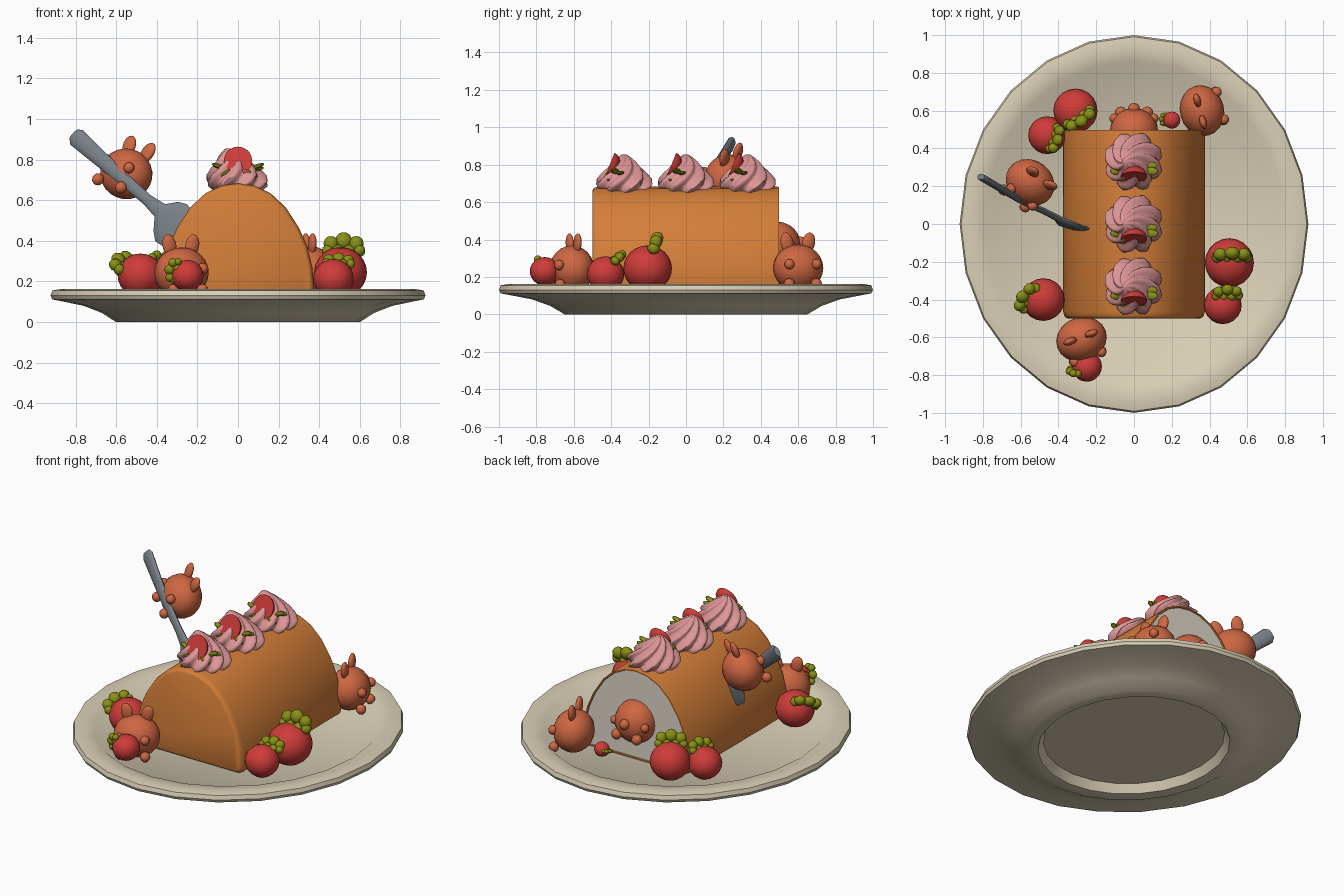
import bpy, bmesh, math
from mathutils import Matrix, Vector

if "Cube" in bpy.data.objects:
    bpy.data.objects.remove(bpy.data.objects["Cube"])
V = Vector

def mat(name, r, g, b):
    m = bpy.data.materials.new(name)
    m.diffuse_color = (r, g, b, 1)
    m.use_nodes = True
    m.node_tree.nodes["Principled BSDF"].inputs["Base Color"].default_value = m.diffuse_color
    return m

PLATE = mat("plate cream", 0.70, 0.63, 0.47)
CAKE = mat("sponge orange", 0.66, 0.21, 0.04)
FILL = mat("filling white", 0.74, 0.70, 0.60)
BUNNY = mat("bunny brown", 0.62, 0.135, 0.055)
RED = mat("berry red", 0.62, 0.045, 0.04)
GREEN = mat("leaf green", 0.25, 0.28, 0.007)
PINK = mat("cream pink", 0.74, 0.31, 0.31)
STEEL = mat("fork grey", 0.19, 0.215, 0.24)

def finish(bm, name, mats, angle=40):
    bmesh.ops.recalc_face_normals(bm, faces=bm.faces[:])
    me = bpy.data.meshes.new(name)
    bm.to_mesh(me)
    bm.free()
    ob = bpy.data.objects.new(name, me)
    bpy.context.collection.objects.link(ob)
    for m in mats:
        me.materials.append(m)
    bpy.ops.object.select_all(action='DESELECT')
    ob.select_set(True)
    bpy.context.view_layer.objects.active = ob
    bpy.ops.object.shade_smooth_by_angle(angle=math.radians(angle))
    return ob

def loft(name, rings, mats, angle=40, end_mat=0):
    bm = bmesh.new()
    vs = [[bm.verts.new(p) for p in r] for r in rings]
    n = len(rings[0])
    for a, b in zip(vs, vs[1:]):
        for i in range(n):
            j = (i + 1) % n
            bm.faces.new((a[i], a[j], b[j], b[i]))
    bm.faces.new(vs[0][::-1])
    bm.faces.new(vs[-1]).material_index = end_mat
    return finish(bm, name, mats, angle)

def axes(x, z):
    # rotation from a wide direction and an up direction
    z = V(z).normalized()
    x = V(x)
    x = (x - z * x.dot(z)).normalized()
    return Matrix((x, z.cross(x), z)).transposed()

def ball(bm, c, radii, rot=Matrix.Identity(3), seg=16, index=0):
    m = Matrix.Translation(c) @ rot.to_4x4() @ Matrix.Diagonal((*radii, 1))
    vs = bmesh.ops.create_uvsphere(bm, u_segments=seg, v_segments=seg * 5 // 8, radius=1, matrix=m)['verts']
    for f in {f for v in vs for f in v.link_faces}:
        f.material_index = index

# Oval plate with foot ring
prof = [(.50, .05), (.53, 0), (.60, 0), (.67, .045), (.76, .08), (.88, .105), (.915, .112),
        (.923, .13), (.915, .155), (.88, .162), (.80, .157), (.755, .122)]
loft("plate", [[(r * math.sin(i * math.pi / 12), r * 1.083 * math.cos(i * math.pi / 12), z)
                for i in range(24)] for r, z in prof], [PLATE])

# Roll cake: arch profile, rounded front, open filling at the back
half = [(.375, .17), (.366, .27), (.342, .37), (.30, .465), (.235, .565), (.16, .635), (.08, .672)]
arch = [(.35, .122), (.37, .138)] + half + [(0, .683)]
arch += [(-x, z) for x, z in half[::-1]] + [(-.37, .138), (-.35, .122)]
rings = [[(x * s, y, .4 + (z - .4) * s) for x, z in arch] for y, s in
         [(-.5, .93), (-.495, .965), (-.485, .985), (-.465, 1), (.485, 1), (.498, .99), (.498, .965), (.492, .955)]]
loft("roll_cake", rings, [CAKE, FILL], 40, 1)

# Cream swirls, each with a halved strawberry and leaves
for k, cy in enumerate((-.33, 0, .33)):
    rings = []
    for z, r in [(.64, .10), (.67, .135), (.695, .143), (.725, .132), (.755, .11), (.785, .085), (.815, .058), (.838, .033), (.855, .01)]:
        t = (z - .64) / .215
        ring = []
        for i in range(64):
            a = i * math.pi / 32
            q = r * (1 + .12 * math.cos(8 * a))
            a += t * 1.7
            ring.append((q * math.cos(a) - .05 * t ** 2, cy + q * math.sin(a), z))
        rings.append(ring)
    loft(f"cream_swirl_{k}", rings, [PINK], 50)
    tilt = Matrix.Rotation(math.radians(-22), 3, 'X')
    c = V((0, cy - .08, .795))
    bm = bmesh.new()
    ball(bm, c, (.07, .055, .074), tilt)
    bmesh.ops.bisect_plane(bm, geom=bm.verts[:] + bm.edges[:] + bm.faces[:], plane_co=c,
                           plane_no=tilt @ V((0, -1, 0)), clear_outer=True)
    bmesh.ops.holes_fill(bm, edges=[e for e in bm.edges if e.is_boundary])
    for s in (-1, 1):
        for x, y, z, a in [(.09, -.05, .765, -.35), (.06, -.085, .735, .5), (.085, -.02, .755, -.1)]:
            ball(bm, (s * x, cy + y, z), (.042, .022, .012), Matrix.Rotation(s * a, 3, 'Y'), 8, 1)
    finish(bm, f"strawberry_half_{k}", [RED, GREEN])

# Whole strawberries: centre, radius, leaf centre, leaf wide axis, leaf up axis
berries = [
    ((.505, -.205, .245), .13, (.52, -.165, .375), (1, 0, 0), (0, .35, 1)),
    ((.47, -.43, .215), .10, (.495, -.365, .30), (1, .05, 0), (0, .8, .7)),
    ((-.48, -.40, .23), .113, (-.57, -.39, .295), (-.4, -.75, -.35), (-.75, .2, .55)),
    ((-.31, .60, .235), .117, (-.285, .555, .345), (.83, .55, 0), (.25, -.4, .9)),
    ((-.46, .47, .215), .10, (-.415, .45, .305), (.3, .9, 0), (.5, -.2, .8)),
    ((-.25, -.755, .23), .08, (-.32, -.78, .255), (.25, -.3, 1), (-1, 0, .2)),
    ((.20, .55, .155), .045, (.155, .555, .155), (0, 1, .3), (-1, 0, .2))]
for k, (c, r, lc, wx, up) in enumerate(berries):
    bm = bmesh.new()
    ball(bm, c, (r, r, r * .95), seg=20)
    rot, s = axes(wx, up), r / .13
    for x, z, q in [(-.078, -.025, .03), (-.027, -.03, .033), (.027, -.03, .033), (.078, -.025, .03),
                    (-.062, .012, .038), (0, .028, .042), (.062, .012, .038)]:
        ball(bm, V(lc) + rot @ V((x * s, 0, z * s)), (q * s, .034 * s, q * s), rot, 10, 1)
    finish(bm, f"strawberry_{k}", [RED, GREEN])

# Little bunnies: round body, two ears, four paws
def bunny(name, c, rot):
    bm = bmesh.new()
    c = V(c)
    ball(bm, c, (.136, .117, .125), rot, 20)
    for s in (-1, 1):
        ear = rot @ Matrix.Rotation(s * .2, 3, 'Y')
        ball(bm, c + rot @ V((s * .06, .01, .135)), (.036, .02, .055), ear)
        ball(bm, c + rot @ V((s * .075, -.1, .02)), (.028,) * 3, rot, 10)
        ball(bm, c + rot @ V((s * .075, -.095, -.085)), (.03,) * 3, rot, 10)
    finish(bm, name, [BUNNY])

bunny("front_bunny", (-.278, -.61, .243), Matrix.Rotation(math.radians(20), 3, 'Z'))
bunny("back_bunny", (.36, .60, .248), Matrix.Rotation(math.radians(105), 3, 'Z'))
bunny("fork_bunny", (-.55, .22, .73), axes((.72, -.6, -.34), (.4, .1, .9)))

# Bunny stuck in the cake filling, tail and feet outside
bm = bmesh.new()
ball(bm, (0, .49, .365), (.128, .125, .13), seg=20)
ball(bm, (0, .61, .385), (.032,) * 3, seg=10)
for s in (-1, 1):
    ball(bm, (s * .07, .59, .30), (.032,) * 3, seg=10)
    ball(bm, (s * .105, .56, .37), (.026,) * 3, seg=10)
finish(bm, "stuck_bunny", [BUNNY])

# Fork: lofted along its handle into the cake
rot = axes((.55, -.05, .78), (.68, -.36, -.62))
path = [((-.81, .25, .925), .03), ((-.795, .24, .91), .048), ((-.6, .125, .735), .034), ((-.45, .055, .605), .028),
        ((-.385, .02, .55), .04), ((-.355, .005, .52), .095), ((-.33, -.01, .49), .12), ((-.26, -.03, .43), .11)]
loft("fork", [[V(p) + rot @ V((w * math.cos(i * math.pi / 6), .016 * math.sin(i * math.pi / 6), 0))
               for i in range(12)] for p, w in path], [STEEL], 50)
